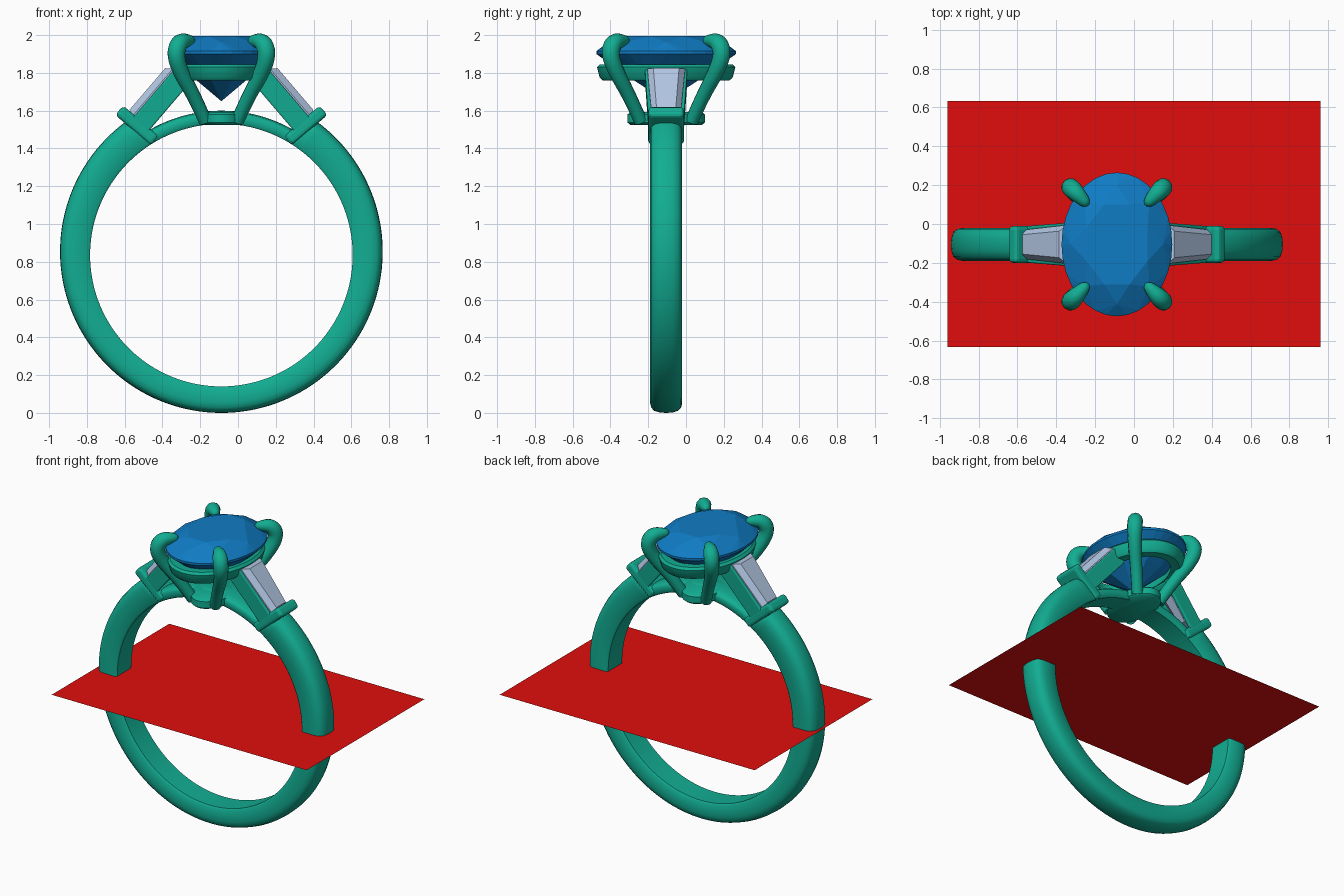
import bpy, bmesh
from math import sin, cos, pi, radians, atan2
from mathutils import Vector

if "Cube" in bpy.data.objects:
    bpy.data.objects.remove(bpy.data.objects["Cube"])

CX, CY = -0.088, -0.105        # axis of the ring and stone


def material(name, rgb):
    m = bpy.data.materials.new(name)
    m.diffuse_color = (*rgb, 1)
    m.use_nodes = True
    m.node_tree.nodes["Principled BSDF"].inputs["Base Color"].default_value = m.diffuse_color
    return m


metal = material("green_metal", (0.006, 0.42, 0.29))
blue = material("blue_gem", (0.005, 0.2, 0.55))
pale = material("pale_gem", (0.45, 0.57, 0.78))
red = material("red_sheet", (0.75, 0.004, 0.004))


def finish(name, bm, mat, smooth=None):
    bmesh.ops.recalc_face_normals(bm, faces=bm.faces)
    me = bpy.data.meshes.new(name)
    bm.to_mesh(me)
    bm.free()
    ob = bpy.data.objects.new(name, me)
    bpy.context.collection.objects.link(ob)
    ob.location = (CX, CY, 0)
    me.materials.append(mat)
    if smooth:
        bpy.context.view_layer.objects.active = ob
        ob.select_set(True)
        bpy.ops.object.shade_smooth_by_angle(angle=radians(smooth))
        ob.select_set(False)
    return ob


def loft(name, rings, mat, closed=False, smooth=None):
    bm = bmesh.new()
    vs = [[bm.verts.new(p) for p in r] for r in rings]
    n = len(rings[0])
    for i in range(len(vs) if closed else len(vs) - 1):
        a, b = vs[i], vs[(i + 1) % len(vs)]
        for j in range(n):
            k = (j + 1) % n
            bm.faces.new((a[j], a[k], b[k], b[j]))
    if not closed:
        bm.faces.new(vs[0])
        bm.faces.new(vs[-1])
    return finish(name, bm, mat, smooth)


def hull(name, pts, mat):
    bm = bmesh.new()
    for p in pts:
        bm.verts.new(p)
    bmesh.ops.convex_hull(bm, input=bm.verts)
    bmesh.ops.dissolve_limit(bm, angle_limit=radians(1), verts=bm.verts, edges=bm.edges)
    return finish(name, bm, mat)


def oval(rx, ry, z, n, off=0):
    return [(rx * cos(2 * pi * (i + off) / n), ry * sin(2 * pi * (i + off) / n), z) for i in range(n)]


def bevel(ob, w):
    m = ob.modifiers.new("rounding", 'BEVEL')
    m.width, m.segments = w, 3


# Band: domed section, thinner between the two shoulder clips
def band_section(t):
    c, s = sin(t), cos(t)
    outer = 0.765 if abs(t) < radians(33) else 0.854 - 0.019 * s * -1
    inner, w = 0.695, 0.085
    d = outer - inner
    prof = [(-w + .01, 0), (w - .01, 0), (w, .012), (w, d * .62), (w * .93, d * .8),
            (w * .75, d * .92), (w * .4, d * .985), (0, d), (-w * .4, d * .985),
            (-w * .75, d * .92), (-w * .93, d * .8), (-w, d * .62), (-w, .012)]
    return [(c * (inner + r), y, 0.835 + s * (inner + r)) for y, r in prof]


N = 144
loft("band", [band_section(-pi + 2 * pi * i / N) for i in range(N)], metal, True, 40)

# Centre stone: faceted oval
RX, RY = 0.285, 0.37
pts = []
for k, z, n, off in ((.60, 1.995, 8, .5), (.83, 1.962, 8, 0), (1, 1.915, 32, 0),
                     (1, 1.9, 32, 0), (.55, 1.772, 8, .5)):
    pts += oval(RX * k, RY * k, z, n, off)
hull("centre_stone", pts + [(0, 0, 1.65)], blue)

# Gallery rail under the stone and the oval seat plate
loft("gallery_rail", [[Vector((rx * cos(a), ry * sin(a), z)) for rx, ry, z in
     ((.235, .335, 1.76), (.25, .352, 1.775), (.265, .366, 1.83), (.25, .352, 1.845),
      (.2, .3, 1.845), (.18, .28, 1.76))]
     for a in (2 * pi * i / 64 for i in range(64))], metal, True, 35)
loft("seat_plate", [oval(.115, .19, 1.525, 48), oval(.13, .205, 1.537, 48),
                    oval(.13, .205, 1.58, 48), oval(.115, .19, 1.592, 48)], metal, smooth=50)

# Four claw prongs
path = [(.085, .135, 1.545, .036), (.14, .19, 1.67, .037), (.215, .262, 1.80, .042),
        (.245, .3, 1.90, .048), (.222, .278, 1.965, .048), (.175, .23, 1.972, .034),
        (.152, .205, 1.968, .022), (.148, .2, 1.966, .002)]
for i, (sx, sy) in enumerate(((-1, -1), (1, -1), (-1, 1), (1, 1))):
    cu = bpy.data.curves.new("prong", 'CURVE')
    cu.dimensions = '3D'
    cu.bevel_depth, cu.bevel_resolution, cu.use_fill_caps = 1, 4, True
    sp = cu.splines.new('NURBS')
    sp.points.add(len(path) - 1)
    for p, (x, y, z, r) in zip(sp.points, path):
        p.co, p.radius = (sx * x, sy * y, z, 1), r
    sp.order_u, sp.use_endpoint_u, sp.resolution_u = 3, True, 5
    cu.materials.append(metal)
    ob = bpy.data.objects.new(f"prong_{i + 1}", cu)
    ob.location = (CX, CY, 0)
    bpy.context.collection.objects.link(ob)

# Shoulders: tapered side gem, two holder rails, floor bar and end clip, mirrored
for side, s in (("left", -1), ("right", 1)):
    def P(u, y, n):            # u runs up the slope, n points outward
        return Vector((s * (.465 - .65 * u + .76 * n), y, 1.56 + .76 * u + .65 * n))

    def box(name, u0, u1, ya, yb, n0, n1, w=.008):
        """Box from u0 to u1; ya and yb are the (min, max) y at each end."""
        ob = loft(f"{side}_{name}", [[P(u, y[0], n0), P(u, y[1], n0), P(u, y[1], n1), P(u, y[0], n1)]
                                     for u, y in ((u0, ya), (u1, yb))], metal)
        bevel(ob, w)

    def rect(u0, u1, w0, w1, n):
        return [P(u0, -w0, n), P(u0, w0, n), P(u1, w1, n), P(u1, -w1, n)]

    loft(f"{side}_side_gem", [rect(.06, .27, .025, .035, -.05), rect(.0, .335, .075, .1, .0),
                              rect(.0, .335, .075, .1, .012), rect(.02, .31, .05, .068, .045)], pale)
    for sg in (-1, 1):
        a, b = sorted((sg * .068, sg * .092)), sorted((sg * .088, sg * .112))
        box(f"holder_rail_{'front' if sg < 0 else 'back'}", -.04, .34, a, b, -.105, .004)
    box("holder_end", .3, .335, (-.1, .1), (-.1, .1), -.09, -.015)
    box("clip", -.05, .015, (-.095, .095), (-.095, .095), -.165, .085, .02)

# Flat sheet across the middle of the ring
bpy.ops.mesh.primitive_plane_add(size=1, location=(0, 0, 0.83))
sheet = bpy.context.object
sheet.name = "red_sheet"
sheet.scale = (1.92, 1.265, 1)
sheet.data.materials.append(red)
